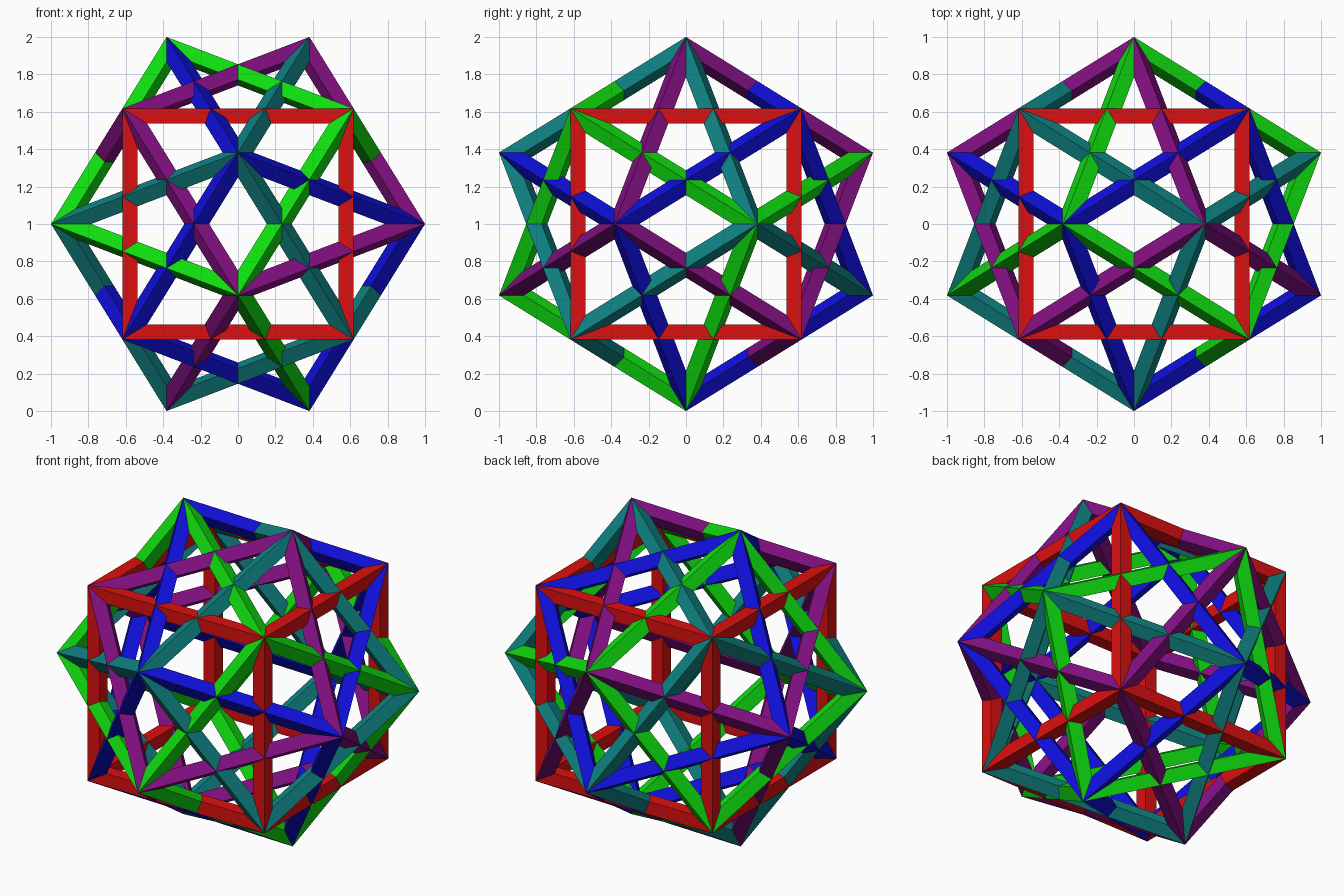
import bpy, bmesh, math
from itertools import product
from mathutils import Matrix, Vector

if "Cube" in bpy.data.objects:
    bpy.data.objects.remove(bpy.data.objects["Cube"], do_unlink=True)

PHI = (1 + math.sqrt(5)) / 2
HALF = 1 / PHI          # half the edge of each cube
BEAM = 0.082            # thickness of the square beams
LOW = 0.005
HIGH, MID = 0.72, 0.225

COLOURS = [
    ("red", (HIGH, LOW, LOW)),
    ("blue", (LOW, LOW, HIGH)),
    ("green", (LOW, HIGH, LOW)),
    ("teal", (LOW, MID, MID)),
    ("purple", (MID, LOW, MID)),
]


def make_material(name, rgb):
    mat = bpy.data.materials.new(name)
    mat.use_nodes = True
    colour = (*rgb, 1)
    mat.diffuse_color = colour
    mat.node_tree.nodes["Principled BSDF"].inputs["Base Color"].default_value = colour
    return mat


def solid(cell):
    """A cell of the 3x3x3 lattice is filled along the cube's edges only."""
    return all(0 <= c <= 2 for c in cell) and cell.count(1) < 2


def frame_mesh(name):
    """Hollow cube frame made of the outer skin of the filled lattice cells."""
    stops = (-HALF, -HALF + BEAM, HALF - BEAM, HALF)
    bm = bmesh.new()
    for cell in filter(solid, product(range(3), repeat=3)):
        for axis, side in product(range(3), (0, 1)):
            neighbour = list(cell)
            neighbour[axis] += 2 * side - 1
            if solid(tuple(neighbour)):
                continue
            u, v = (axis + 1) % 3, (axis + 2) % 3
            corners = []
            for du, dv in ((0, 0), (1, 0), (1, 1), (0, 1)):
                p = list(cell)
                p[axis] += side
                p[u] += du
                p[v] += dv
                corners.append(bm.verts.new([stops[i] for i in p]))
            bm.faces.new(corners if side else corners[::-1])
    bmesh.ops.remove_doubles(bm, verts=bm.verts, dist=0.0001)
    mesh = bpy.data.meshes.new(name)
    bm.to_mesh(mesh)
    bm.free()
    return mesh


# Five interlocking frames, turned in fifths about one shared axis
axis = Vector((1, -PHI, 0)).normalized()
for k, (colour, rgb) in enumerate(COLOURS):
    name = colour + "_cube_frame"
    mesh = frame_mesh(name)
    mesh.transform(Matrix.Rotation(k * math.tau / 5, 4, axis))
    mesh.materials.append(make_material(colour, rgb))
    frame = bpy.data.objects.new(name, mesh)
    frame.location.z = 1
    bpy.context.collection.objects.link(frame)
